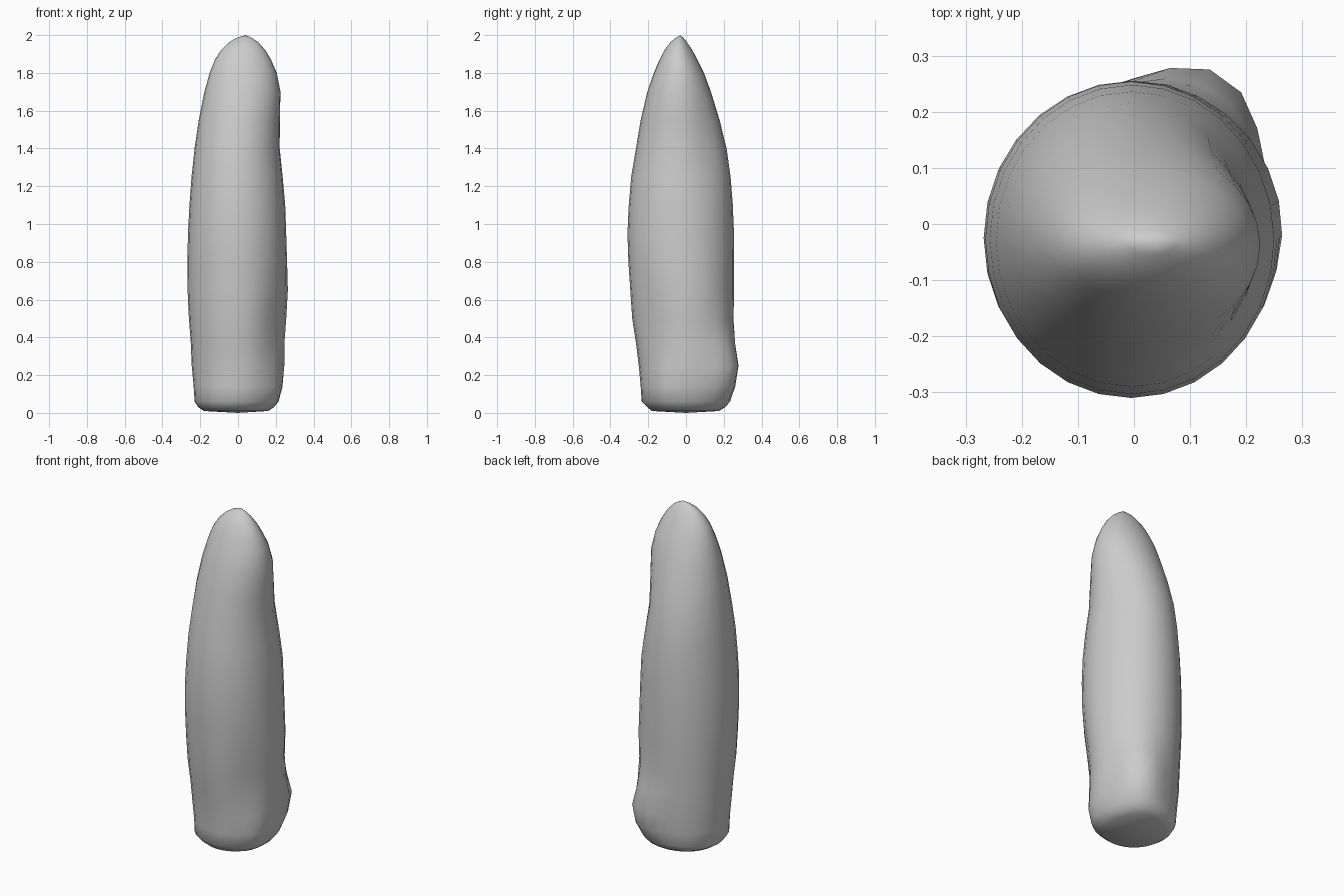
import bpy, bmesh, math

SIDES = 28
# cross-section extents up the stone: z, x min, x max, y min, y max
RINGS = [
    (0.01, -0.18, 0.16, -0.18, 0.17),
    (0.03, -0.21, 0.19, -0.205, 0.20),
    (0.06, -0.23, 0.215, -0.235, 0.22),
    (0.14, -0.235, 0.235, -0.24, 0.23),
    (0.25, -0.245, 0.245, -0.25, 0.24),
    (0.37, -0.25, 0.247, -0.265, 0.245),
    (0.50, -0.26, 0.257, -0.285, 0.25),
    (0.65, -0.267, 0.265, -0.295, 0.255),
    (0.80, -0.268, 0.26, -0.305, 0.255),
    (0.95, -0.265, 0.255, -0.31, 0.254),
    (1.10, -0.257, 0.25, -0.303, 0.248),
    (1.25, -0.246, 0.237, -0.29, 0.236),
    (1.40, -0.23, 0.222, -0.265, 0.215),
    (1.55, -0.208, 0.222, -0.24, 0.178),
    (1.70, -0.178, 0.225, -0.205, 0.132),
    (1.80, -0.15, 0.205, -0.17, 0.095),
    (1.87, -0.122, 0.175, -0.14, 0.06),
    (1.92, -0.09, 0.145, -0.115, 0.034),
    (1.96, -0.05, 0.11, -0.085, 0.007),
    (1.985, -0.01, 0.075, -0.055, -0.013),
]
# soft swellings and dents: angle, angle width, height, height width, amount
BUMPS = [
    (60, 27, 0.22, 0.17, 0.07),
    (-38, 24, 0.48, 0.22, -0.022),
    (-30, 14, 0.12, 0.10, 0.015),
    (35, 22, 1.40, 0.18, -0.015),
]


def offset(angle, z):
    total = 0.0
    for a, aw, h, hw, amount in BUMPS:
        d = (angle - a + 180) % 360 - 180
        total += amount * math.exp(-(d / aw) ** 2 - ((z - h) / hw) ** 2)
    return total


# tapering standing stone, lofted ring by ring
bm = bmesh.new()
loops = []
for z, x0, x1, y0, y1 in RINGS:
    loop = []
    for i in range(SIDES):
        deg = 360 * i / SIDES
        c, s = math.cos(math.radians(deg)), math.sin(math.radians(deg))
        o = offset(deg, z)
        loop.append(bm.verts.new(((x0 + x1) / 2 + ((x1 - x0) / 2 + o) * c,
                                  (y0 + y1) / 2 + ((y1 - y0) / 2 + o) * s, z)))
    loops.append(loop)
for low, high in zip(loops, loops[1:]):
    for i in range(SIDES):
        j = (i + 1) % SIDES
        bm.faces.new((low[i], low[j], high[j], high[i]))

# closed base and pointed tip
base = bm.verts.new((0, 0, 0))
tip = bm.verts.new((0.04, -0.03, 2.0))
for i in range(SIDES):
    j = (i + 1) % SIDES
    bm.faces.new((loops[0][j], loops[0][i], base))
    bm.faces.new((loops[-1][i], loops[-1][j], tip))
bmesh.ops.recalc_face_normals(bm, faces=bm.faces)

mesh = bpy.data.meshes.new("standing_stone")
bm.to_mesh(mesh)
bm.free()
stone = bpy.data.objects.new("standing_stone", mesh)
bpy.context.collection.objects.link(stone)
bpy.context.view_layer.objects.active = stone
stone.select_set(True)
bpy.ops.object.shade_smooth_by_angle(angle=math.radians(50))
